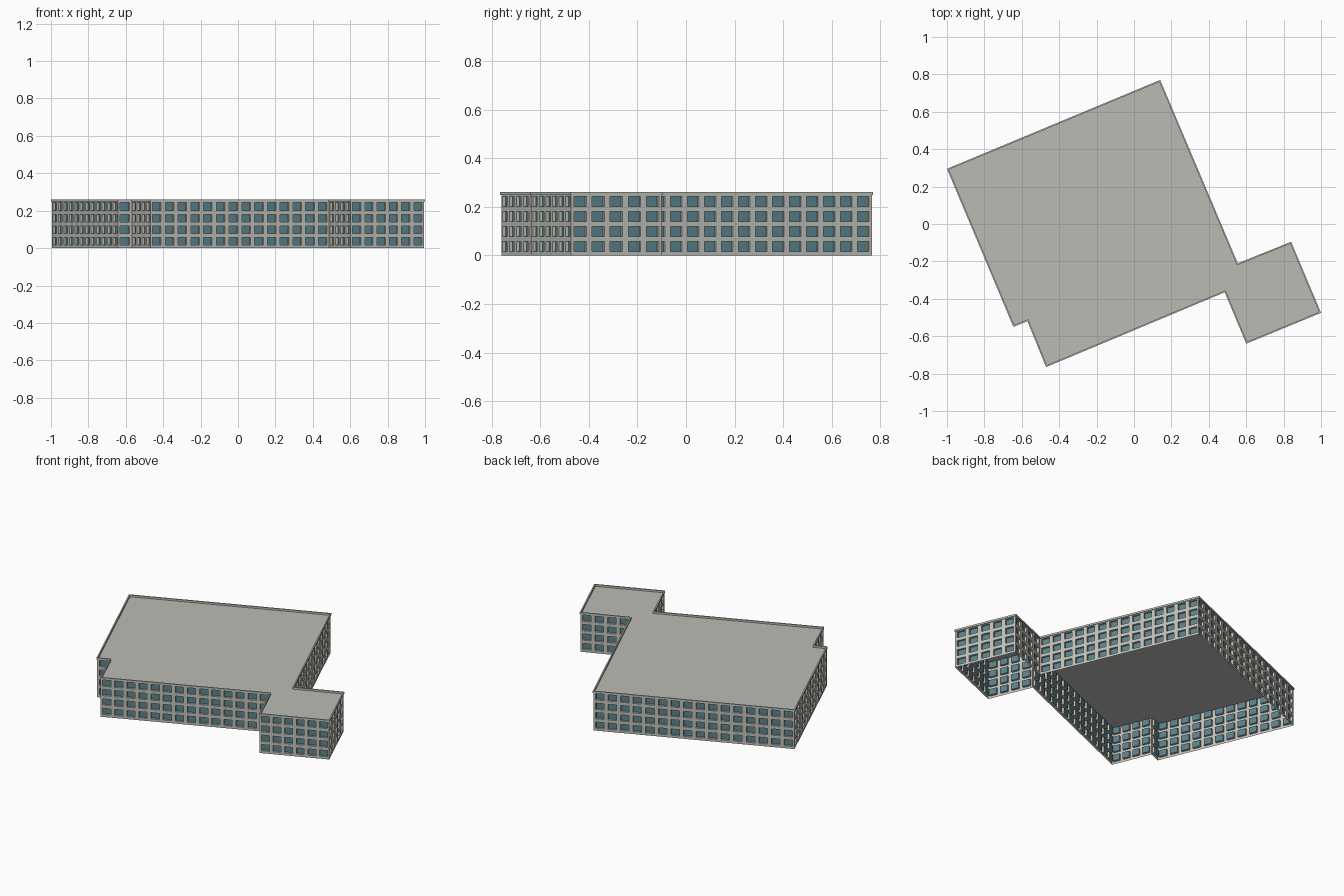
import bpy, bmesh
from mathutils import Vector

cube = bpy.data.objects.get("Cube")
if cube:
    bpy.data.objects.remove(cube, do_unlink=True)


def material(name, rgb):
    mat = bpy.data.materials.new(name)
    mat.use_nodes = True
    mat.diffuse_color = (*rgb, 1)
    bsdf = mat.node_tree.nodes["Principled BSDF"]
    bsdf.inputs["Base Color"].default_value = (*rgb, 1)
    bsdf.inputs["Roughness"].default_value = 0.8
    return mat


concrete = material("pale_concrete", (0.54, 0.54, 0.49))
glass = material("teal_glass", (0.107, 0.225, 0.275))
roofing = material("grey_roofing", (0.50, 0.50, 0.46))

# Outer rim outline, counter-clockwise from the back left corner in plan
OUTLINE = [Vector(p) for p in (
    (-1.0, 0.295), (-0.645, -0.55), (-0.57, -0.52), (-0.47, -0.765), (0.485, -0.365),
    (0.60, -0.64), (1.0, -0.475), (0.84, -0.095), (0.555, -0.21), (0.14, 0.77))]
FLOORS, FLOOR_H, TOP = 4, 0.062, 0.26
ROOF_Z = FLOORS * FLOOR_H
BAY, RECESS, LIP = 0.0755, 0.014, 0.004


def outward(a, b):
    d = (b - a).normalized()
    return Vector((d.y, -d.x))


def offset(points, dist):
    """Mitred offset of a closed outline; positive grows it."""
    result = []
    for i, p in enumerate(points):
        n1 = outward(points[i - 1], p)
        n2 = outward(p, points[(i + 1) % len(points)])
        result.append(p + (n1 + n2) * dist / (1 + n1.dot(n2)))
    return result


def finish(bm, name, mats):
    bmesh.ops.remove_doubles(bm, verts=bm.verts, dist=0.0001)
    mesh = bpy.data.meshes.new(name)
    bm.to_mesh(mesh)
    bm.free()
    for mat in mats:
        mesh.materials.append(mat)
    obj = bpy.data.objects.new(name, mesh)
    bpy.context.collection.objects.link(obj)
    return obj


def face(bm, points, mat=0):
    f = bm.faces.new([bm.verts.new(p) for p in points])
    f.material_index = mat


def ring(bm, outer, inner):
    """Four quads joining two matching rectangles."""
    for i in range(4):
        j = (i + 1) % 4
        face(bm, (outer[i], outer[j], inner[j], inner[i]))


# Walls: a grid of bays, each with a recessed window
walls = offset(OUTLINE, -LIP)
bm = bmesh.new()
for i, a in enumerate(walls):
    b = walls[(i + 1) % len(walls)]
    length = (b - a).length
    count = max(1, round(length / BAY))
    normal = outward(a, b)

    def rect(u0, u1, z0, z1, depth=0):
        p, q = (a.lerp(b, u / count) - normal * depth for u in (u0, u1))
        return [Vector((*c, z)) for c, z in ((p, z0), (q, z0), (q, z1), (p, z1))]

    for col in range(count):
        for floor in range(FLOORS):
            z = floor * FLOOR_H
            window = (col + 0.16, col + 0.84, z + 0.016, z + 0.057)
            opening, pane = rect(*window), rect(*window, RECESS)
            ring(bm, rect(col, col + 1, z, z + FLOOR_H), opening)
            ring(bm, opening, pane)
            face(bm, pane, 1)
finish(bm, "outer_walls", [concrete, glass])

# Flat roof deck; the underside of the shell stays open
bm = bmesh.new()
face(bm, [Vector((*p, ROOF_Z)) for p in walls])
finish(bm, "roof_deck", [roofing])

# Thin parapet rim overhanging the walls
bm = bmesh.new()
inner = offset(OUTLINE, -2 * LIP)
for i in range(len(OUTLINE)):
    j = (i + 1) % len(OUTLINE)
    section = [(OUTLINE, ROOF_Z), (OUTLINE, TOP), (inner, TOP), (inner, ROOF_Z)]
    for k, (line, z) in enumerate(section):
        line2, z2 = section[(k + 1) % 4]
        face(bm, [Vector((*line[i], z)), Vector((*line[j], z)),
                  Vector((*line2[j], z2)), Vector((*line2[i], z2))])
finish(bm, "parapet_rim", [concrete])
